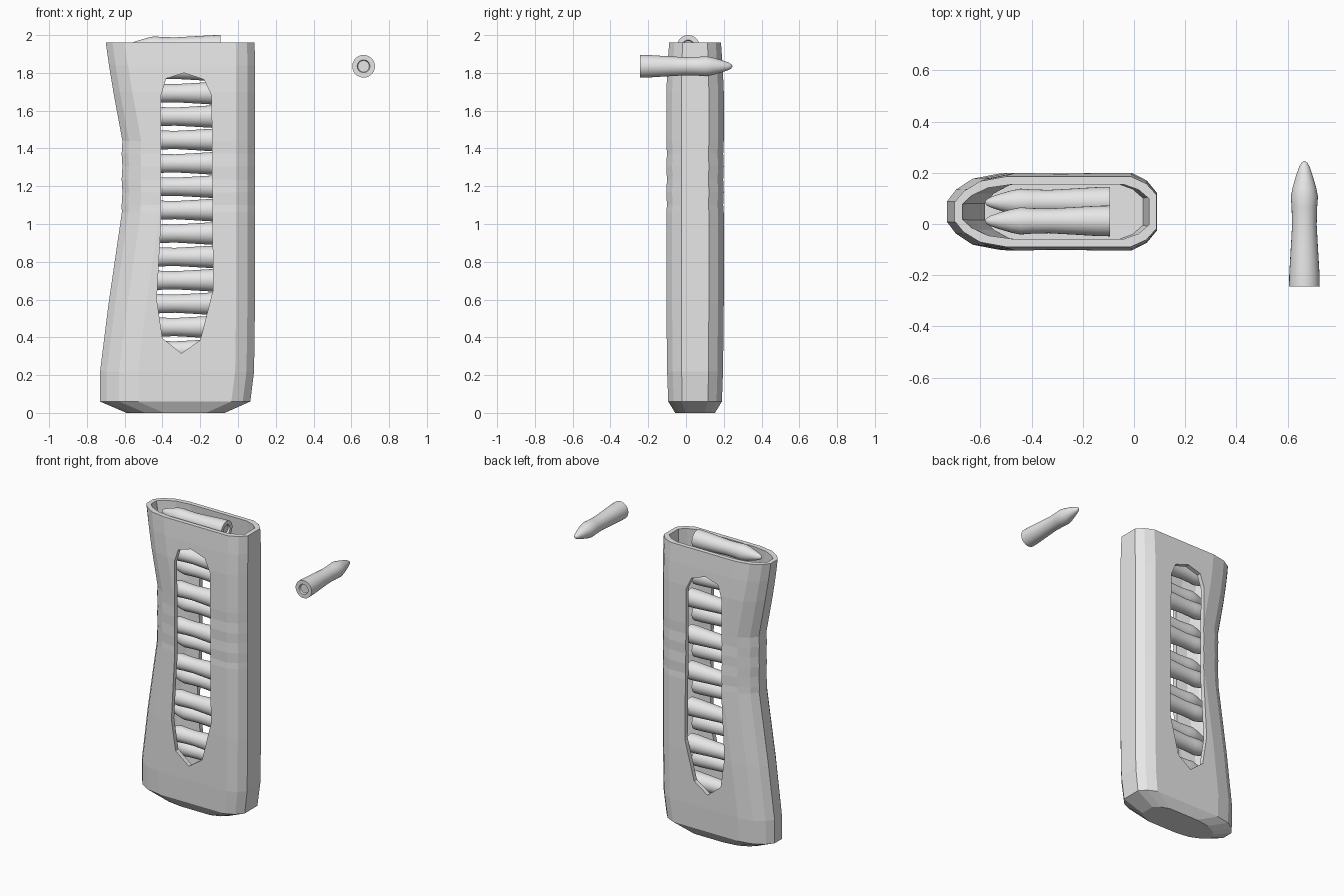
import bpy, bmesh, math
from mathutils import Matrix, Vector

cube = bpy.data.objects.get("Cube")
if cube:
    bpy.data.objects.remove(cube, do_unlink=True)

MID_Y = 0.048


def material(name, rgb):
    m = bpy.data.materials.new(name)
    m.use_nodes = True
    m.diffuse_color = (*rgb, 1)
    m.node_tree.nodes["Principled BSDF"].inputs["Base Color"].default_value = (*rgb, 1)
    return m


grey = material("light grey", (0.8, 0.8, 0.8))


def loft(name, rings):
    """Skin a stack of equal point rings and cap both ends."""
    bm = bmesh.new()
    loops = [[bm.verts.new(p) for p in ring] for ring in rings]
    n = len(loops[0])
    for a, b in zip(loops, loops[1:]):
        for i in range(n):
            j = (i + 1) % n
            bm.faces.new((a[i], a[j], b[j], b[i]))
    bm.faces.new(loops[0][::-1])
    bm.faces.new(loops[-1])
    bmesh.ops.recalc_face_normals(bm, faces=bm.faces)
    mesh = bpy.data.meshes.new(name)
    bm.to_mesh(mesh)
    bm.free()
    mesh.materials.append(grey)
    ob = bpy.data.objects.new(name, mesh)
    bpy.context.collection.objects.link(ob)
    return ob


def section(z, left, right, half):
    """Long bevelled cross-section, mirrored across its middle."""
    side = [(left, 0.27), (left + 0.035, 0.58), (left + 0.1, 0.87), (left + 0.2, 1),
            (right - 0.1, 1), (right - 0.04, 0.8), (right, 0.48)]
    pts = [(x, -half * f) for x, f in side] + [(x, half * f) for x, f in side[::-1]]
    return [(x, MID_Y + y, z) for x, y in pts]


# Casing levels: height, left edge, right edge, half thickness
levels = [(0.0, -0.59, -0.07, 0.105), (0.06, -0.73, 0.065, 0.142),
          (0.22, -0.73, 0.085, 0.148), (0.58, -0.685, 0.09, 0.152),
          (1.06, -0.615, 0.09, 0.152)]
# Shallow grip ridges around the waist
levels += [(1.1 + 0.068 * i, -0.612 if i % 2 else -0.616, 0.09, 0.152 if i % 2 else 0.149)
           for i in range(6)]
levels += [(1.7, -0.66, 0.09, 0.152), (1.84, -0.683, 0.09, 0.146), (1.96, -0.7, 0.088, 0.137)]
casing = loft("casing", [section(*lv) for lv in levels])

# Hollow interior
WALL = 0.03
inner = [(0.1, -0.69, 0.035, 0.11)]
inner += [(z, l + WALL, r - WALL, h - WALL) for z, l, r, h in levels[2:]]
inner.append((2.1, -0.68, 0.058, 0.107))
cavity = loft("cavity_cutter", [section(*lv) for lv in inner])

# Tall side window through both walls
outline = [(-0.3, 0.315), (-0.4, 0.395), (-0.43, 0.6), (-0.408, 1.0), (-0.408, 1.68),
           (-0.38, 1.77), (-0.285, 1.8), (-0.18, 1.765), (-0.14, 1.68), (-0.132, 0.65),
           (-0.2, 0.385)]
window = loft("window_cutter", [[(x, y, z) for x, z in outline] for y in (-0.4, 0.5)])

for cutter in (cavity, window):
    mod = casing.modifiers.new(cutter.name, 'BOOLEAN')
    mod.operation = 'DIFFERENCE'
    mod.solver = 'EXACT'
    mod.object = cutter
    bpy.context.view_layer.objects.active = casing
    bpy.ops.object.modifier_apply(modifier=mod.name)
    bpy.data.objects.remove(cutter, do_unlink=True)

# Round: turned profile of (distance from base, radius)
profile = [(0.012, 0.03), (0.0, 0.034), (0.0, 0.06), (0.05, 0.059), (0.15, 0.053),
           (0.24, 0.048), (0.31, 0.05), (0.35, 0.053), (0.385, 0.046), (0.43, 0.033),
           (0.465, 0.021), (0.482, 0.012), (0.488, 0.003)]
SIDES = 28
turns = [2 * math.pi * i / SIDES for i in range(SIDES)]
loose = loft("loose_round", [[(r * math.cos(a), d, r * math.sin(a)) for a in turns]
                             for d, r in profile])
loose.location = (0.665, -0.243, 1.835)
bpy.ops.object.select_all(action='DESELECT')
loose.select_set(True)
bpy.context.view_layer.objects.active = loose
bpy.ops.object.shade_smooth_by_angle(angle=math.radians(40))

# Two staggered columns of rounds inside the casing
for i in range(14):
    ob = bpy.data.objects.new(f"stacked_round_{i + 1}", loose.data)
    ob.location = (-0.093, 0.012 if i % 2 == 0 else 0.085, 1.94 - 0.1238 * i)
    ob.rotation_euler.z = math.pi / 2
    bpy.context.collection.objects.link(ob)
